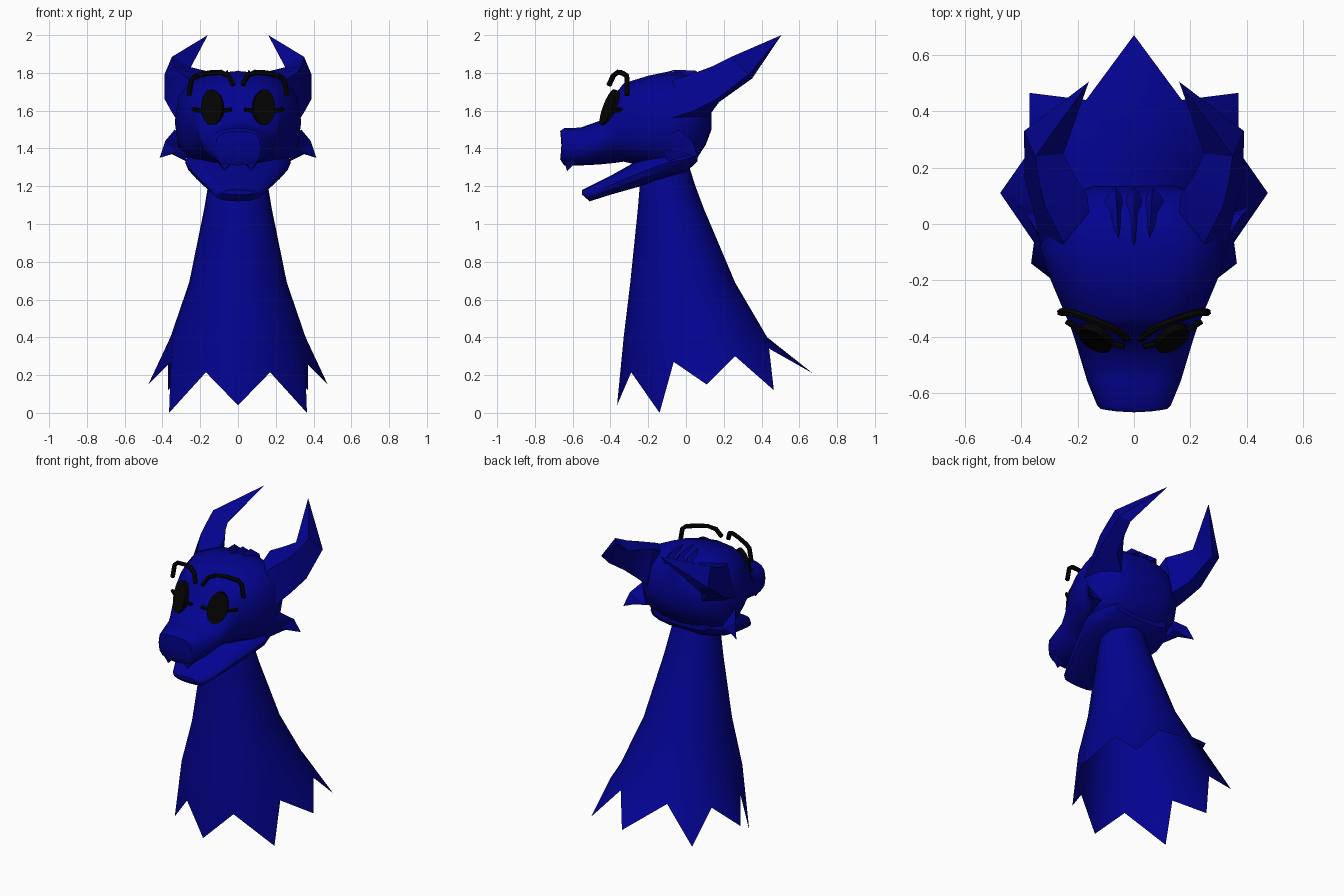
import bpy, bmesh, math
from mathutils import Vector


def material(name, rgb):
    m = bpy.data.materials.new(name)
    m.diffuse_color = (*rgb, 1)
    return m


BLUE = material("deep blue", (0.001, 0.001, 0.28))
BLACK = material("black", (0.001, 0.001, 0.001))


def finish(name, bm, mat, angle=40):
    bmesh.ops.recalc_face_normals(bm, faces=bm.faces[:])
    me = bpy.data.meshes.new(name)
    bm.to_mesh(me)
    bm.free()
    me.materials.append(mat)
    ob = bpy.data.objects.new(name, me)
    bpy.context.collection.objects.link(ob)
    for p in me.polygons:
        p.use_smooth = True
    me.set_sharp_from_angle(angle=math.radians(angle))
    return ob


def loft(name, rings, mat, caps=True, angle=40):
    """Skin a list of equal-length point rings."""
    bm = bmesh.new()
    vs = [[bm.verts.new(p) for p in r] for r in rings]
    n = len(rings[0])
    for a, b in zip(vs, vs[1:]):
        for i in range(n):
            j = (i + 1) % n
            bm.faces.new((a[i], a[j], b[j], b[i]))
    if caps:
        bm.faces.new(vs[0])
        bm.faces.new(vs[-1])
    bmesh.ops.remove_doubles(bm, verts=bm.verts[:], dist=0.0005)
    return finish(name, bm, mat, angle)


def hull(name, pts, mat, angle=30):
    bm = bmesh.new()
    for p in pts:
        bm.verts.new(p)
    bmesh.ops.convex_hull(bm, input=bm.verts[:])
    bmesh.ops.delete(bm, geom=[v for v in bm.verts if not v.link_faces], context='VERTS')
    return finish(name, bm, mat, angle)


def tube(name, pts, r, mat):
    """Six-sided bar along a path."""
    rings = []
    for i, p in enumerate(pts):
        d = (Vector(pts[min(i + 1, len(pts) - 1)]) - Vector(pts[max(i - 1, 0)])).normalized()
        u = d.cross(Vector((0.35, 0.9, 0.1))).normalized()
        w = d.cross(u)
        rings.append([Vector(p) + r * (math.cos(a) * u + math.sin(a) * w)
                      for a in (k * math.tau / 6 for k in range(6))])
    return loft(name, rings, mat)


def section(y, w, top, bot, power, bow=0, n=16):
    """Rounded-box cross-section across the head, its sides swept back by bow."""
    pts = []
    for k in range(n):
        a = k * math.tau / n
        c, s = math.cos(a), math.sin(a)
        x = math.copysign(abs(c) ** power, c)
        z = (top + bot) / 2 + (top - bot) / 2 * math.copysign(abs(s) ** power, s)
        pts.append((w * x, y + bow * x * x, z))
    return pts


def flip(pts, side):
    return [(side * x, y, z) for x, y, z in pts]


# Neck: open flaring tube ending in a ragged hem of points
half = [-90, -64, -36, -16, 6, 28, 48, 68, 90]
angles = half + [180 - a for a in half[-2:0:-1]]
rings = []
for z, front, back, rx in ((1.42, -0.18, -0.02, 0.11), (1.2, -0.245, 0.05, 0.16),
                           (1.08, -0.255, 0.095, 0.18), (0.69, -0.295, 0.26, 0.26),
                           (0.40, -0.33, 0.43, 0.36)):
    rings.append([(rx * math.cos(math.radians(a)),
                   (front + back) / 2 + (back - front) / 2 * math.sin(math.radians(a)), z)
                  for a in angles])
hem = [(0, -0.365, 0.04), (0.17, -0.29, 0.215), (0.365, -0.14, 0), (0.355, -0.065, 0.27),
       (0.475, 0.11, 0.15), (0.37, 0.26, 0.30), (0.37, 0.465, 0.12), (0.17, 0.44, 0.34),
       (0, 0.67, 0.21)]
rings.append(hem + flip(hem[-2:0:-1], -1))
loft("neck", rings, BLUE, caps=False, angle=60)

# Skull and upper snout; the face narrows and slopes away where the eyes sit
loft("skull", [section(*s) for s in (
    (0.135, 0.15, 1.60, 1.50, 0.8), (0.105, 0.22, 1.74, 1.42, 0.8),
    (0.04, 0.30, 1.79, 1.32, 0.8), (-0.08, 0.335, 1.81, 1.27, 0.75),
    (-0.2, 0.295, 1.785, 1.30, 0.75), (-0.33, 0.24, 1.745, 1.33, 0.78),
    (-0.365, 0.225, 1.70, 1.325, 0.9), (-0.41, 0.21, 1.615, 1.32, 1.05),
    (-0.46, 0.195, 1.545, 1.315, 1.05), (-0.56, 0.165, 1.51, 1.31, 0.8),
    (-0.645, 0.13, 1.508, 1.31, 0.7), (-0.668, 0.118, 1.49, 1.345, 0.7, 0.012))], BLUE)

# Lower jaw
loft("lower_jaw", [section(*s) for s in (
    (0.06, 0.20, 1.40, 1.33, 0.8), (0.0, 0.26, 1.41, 1.275, 0.8),
    (-0.1, 0.28, 1.41, 1.24, 0.8), (-0.24, 0.235, 1.345, 1.20, 0.8),
    (-0.4, 0.17, 1.255, 1.155, 0.8), (-0.51, 0.12, 1.20, 1.12, 0.8),
    (-0.55, 0.08, 1.18, 1.155, 0.8))], BLUE)

for side, tag in ((1, "right"), (-1, "left")):
    # Horns: broad four-sided root on the brow, bending outwards and then in to the tip
    loft("horn_" + tag, [flip(r, side) for r in (
        [(0.33, -0.08, 1.56), (0.25, -0.07, 1.76), (0.16, 0.04, 1.77), (0.20, 0.05, 1.52)],
        [(0.355, 0.04, 1.60), (0.315, 0.06, 1.805), (0.165, 0.10, 1.81), (0.20, 0.12, 1.57)],
        [(0.388, 0.16, 1.66), (0.335, 0.14, 1.835), (0.21, 0.17, 1.82), (0.28, 0.175, 1.645)],
        [(0.39, 0.33, 1.79), (0.35, 0.24, 1.885), (0.25, 0.25, 1.83), (0.32, 0.35, 1.77)],
        [(0.16, 0.505, 2.0)] * 4)], BLUE, angle=25)

    # Cheek fins: thin, forked at the end
    hull("cheek_fin_" + tag, flip([
        (0.29, -0.13, 1.45), (0.335, -0.04, 1.50), (0.28, 0.03, 1.38),
        (0.27, -0.10, 1.33), (0.385, 0.035, 1.44), (0.35, 0.04, 1.37)], side), BLUE)
    hull("cheek_fin_point_" + tag, flip([
        (0.33, -0.02, 1.46), (0.385, 0.035, 1.44), (0.415, 0.065, 1.35),
        (0.35, 0.04, 1.37), (0.33, -0.02, 1.38)], side), BLUE)

    # Fang at the snout tip
    hull("fang_" + tag, flip([
        (0.03, -0.65, 1.35), (0.11, -0.64, 1.35), (0.11, -0.58, 1.33), (0.03, -0.58, 1.33),
        (0.07, -0.63, 1.28)], side), BLUE)

    # Eye: tilted oval plate lying on the face, with a cross bar
    centre = Vector((0.135, -0.405, 1.615))
    across = Vector((0.057, 0.025, 0))
    up = Vector((0, 0.034, 0.095))
    out = across.cross(up).normalized() * 0.013
    oval = [centre + across * math.cos(t) + up * math.sin(t)
            for t in (k * math.tau / 16 for k in range(16))]
    loft("eye_" + tag, [flip([p + out * s for p in oval], side) for s in (-1, 1)], BLACK)
    tube("eye_bar_" + tag, flip([(0.035, -0.435, 1.607), (0.08, -0.425, 1.60),
                                 (0.19, -0.378, 1.60), (0.24, -0.345, 1.607)], side),
         0.011, BLACK)

    # Brow: thin bent bar floating over the eye
    tube("brow_" + tag, flip([(0.025, -0.408, 1.735), (0.05, -0.385, 1.785),
                              (0.09, -0.362, 1.803), (0.15, -0.338, 1.80),
                              (0.22, -0.315, 1.785), (0.245, -0.312, 1.765),
                              (0.26, -0.313, 1.68)], side), 0.014, BLACK)

# Small tuft of spikes on the crown
for i, (x, y) in enumerate(((-0.055, -0.05), (0, -0.08), (0.055, -0.05))):
    hull("crown_tuft_%d" % (i + 1), [
        (x * 1.3 - 0.04, 0.08, 1.74), (x * 1.3 + 0.04, 0.08, 1.74),
        (x * 1.2, 0.13, 1.75), (x, y, 1.816), (x * 1.1, 0.05, 1.812)], BLUE)
